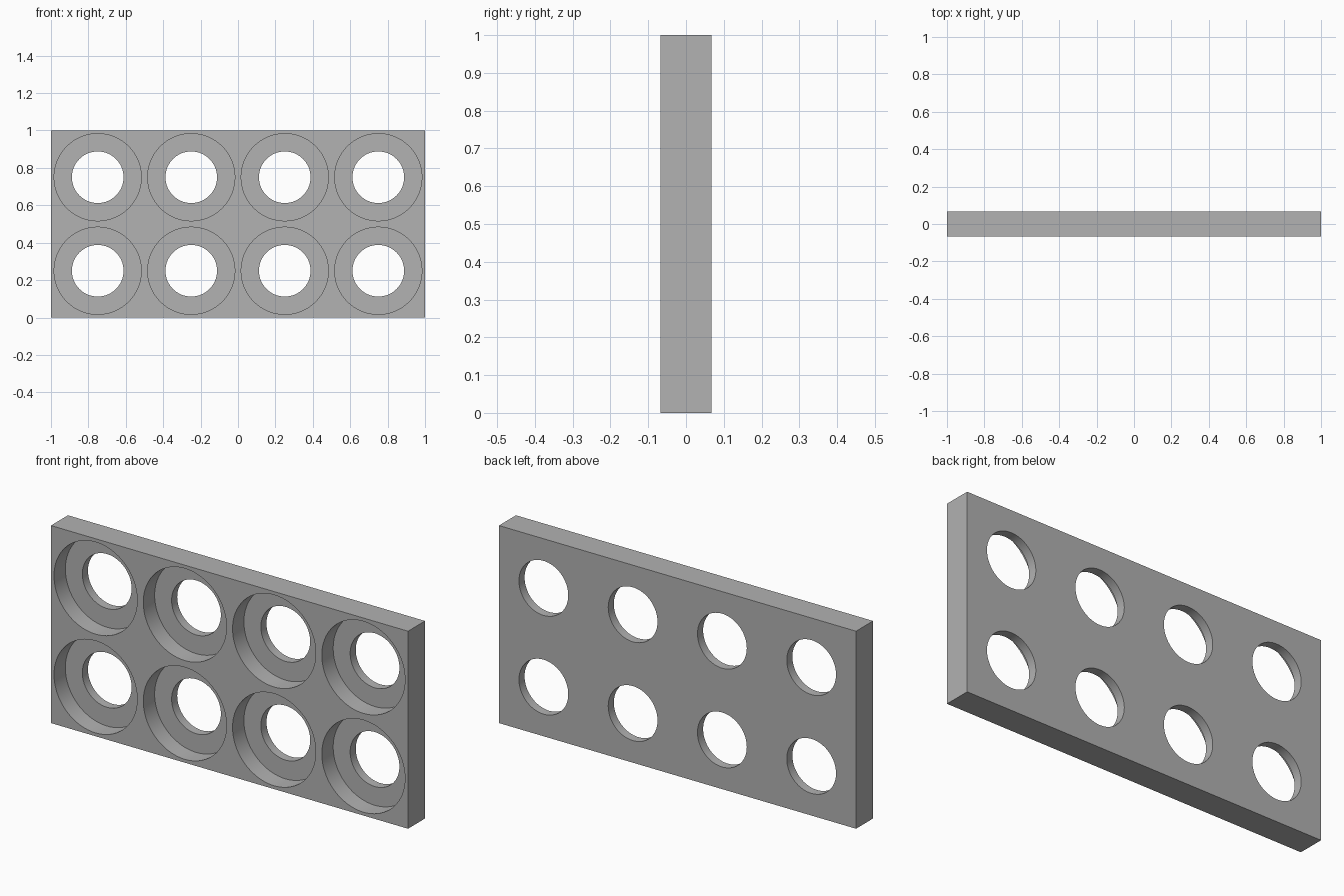
import bpy
import bmesh
from math import cos, sin, tau, radians

if "Cube" in bpy.data.objects:
    bpy.data.objects.remove(bpy.data.objects["Cube"], do_unlink=True)

WIDTH, HEIGHT, HALF_DEPTH = 2.0, 1.0, 0.068
PITCH, COLUMNS, ROWS = 0.5, 4, 2
BORE_RADIUS, HOLE_RADIUS = 0.233, 0.138
FLOOR_Y = 0.023          # where the wide bore steps down to the hole
SEGMENTS = 96

grey = bpy.data.materials.new("plain grey")
grey.use_nodes = True
colour = (0.445, 0.445, 0.445, 1.0)
grey.diffuse_color = colour
grey.node_tree.nodes["Principled BSDF"].inputs["Base Color"].default_value = colour


def add_object(name, bm):
    bmesh.ops.recalc_face_normals(bm, faces=bm.faces)
    mesh = bpy.data.meshes.new(name)
    bm.to_mesh(mesh)
    bm.free()
    mesh.materials.append(grey)
    obj = bpy.data.objects.new(name, mesh)
    bpy.context.collection.objects.link(obj)
    return obj


def stepped_plug(bm, x, z):
    """Closed solid along y: wide at the front, narrow through the back."""
    profile = [(BORE_RADIUS, -0.2), (BORE_RADIUS, FLOOR_Y),
               (HOLE_RADIUS, FLOOR_Y), (HOLE_RADIUS, 0.2)]
    angles = [tau * i / SEGMENTS for i in range(SEGMENTS)]
    rings = [[bm.verts.new((x + r * cos(a), y, z + r * sin(a))) for a in angles]
             for r, y in profile]
    for near, far in zip(rings, rings[1:]):
        for i in range(SEGMENTS):
            j = (i + 1) % SEGMENTS
            bm.faces.new((near[i], near[j], far[j], far[i]))
    bm.faces.new(rings[0])
    bm.faces.new(rings[-1])


# Rectangular plate
bm = bmesh.new()
bmesh.ops.create_cube(bm, size=1)
for v in bm.verts:
    v.co = (v.co.x * WIDTH, v.co.y * 2 * HALF_DEPTH, (v.co.z + 0.5) * HEIGHT)
plate = add_object("counterbored_plate", bm)

# Grid of stepped holes
bm = bmesh.new()
for col in range(COLUMNS):
    for row in range(ROWS):
        stepped_plug(bm, (col + 0.5) * PITCH - WIDTH / 2, (row + 0.5) * PITCH)
cutter = add_object("hole_cutter", bm)
cutter.hide_render = True

cut = plate.modifiers.new("holes", 'BOOLEAN')
cut.operation = 'DIFFERENCE'
cut.solver = 'EXACT'
cut.object = cutter

bpy.ops.object.select_all(action='DESELECT')
plate.select_set(True)
bpy.context.view_layer.objects.active = plate
bpy.ops.object.modifier_apply(modifier=cut.name)
bpy.data.objects.remove(cutter, do_unlink=True)

# Round bore walls, crisp rims
bpy.ops.object.shade_smooth_by_angle(angle=radians(30))
